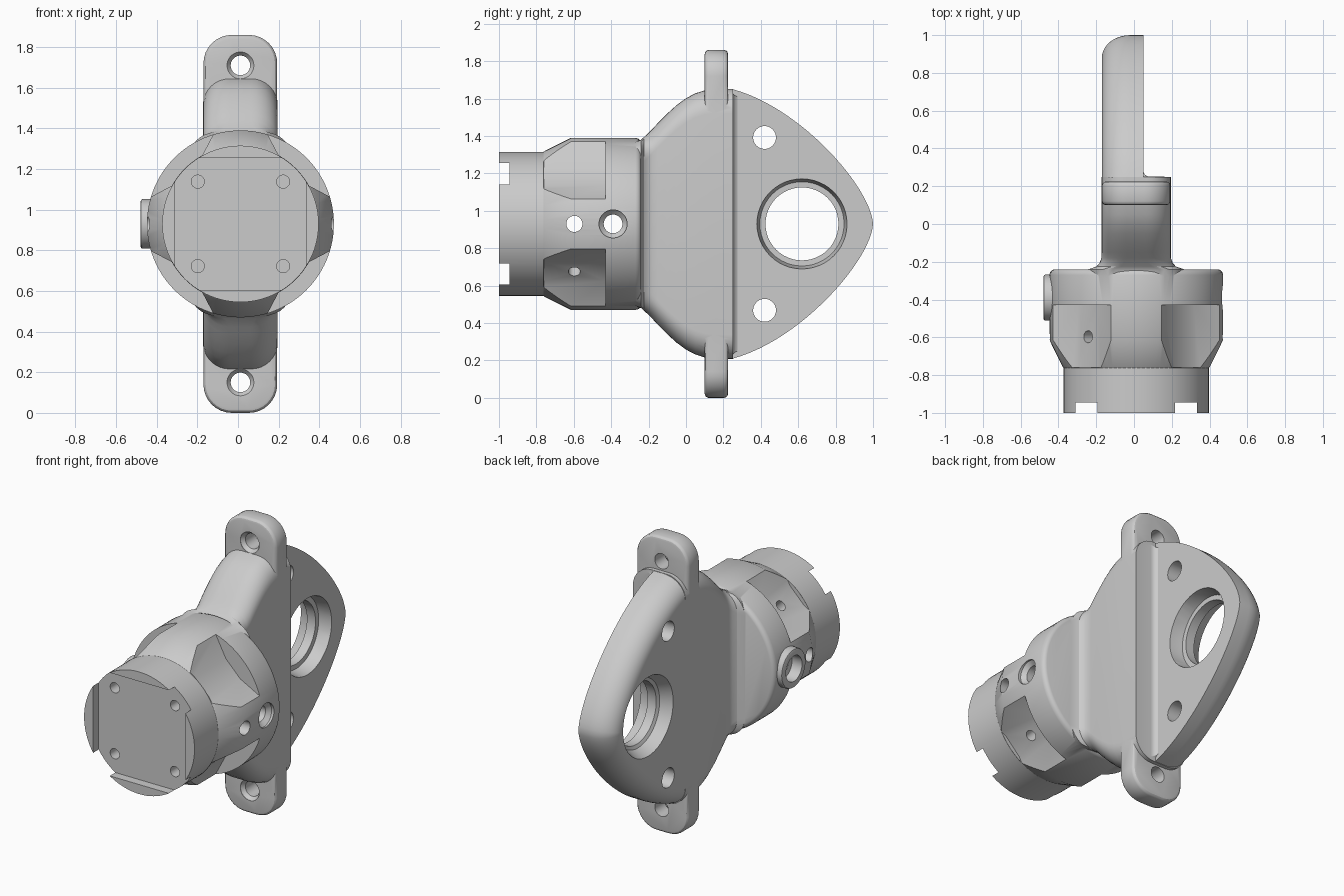
import bpy, bmesh
from math import sin, cos, pi, radians
from mathutils import Vector, Matrix

if "Cube" in bpy.data.objects:
    bpy.data.objects.remove(bpy.data.objects["Cube"])

CX, CZ = 0.012, 0.93          # main axis of the round collar
X, Y = Vector((1, 0, 0)), Vector((0, 1, 0))


def loft(name, rings):
    """Closed solid through a list of equally long point rings."""
    bm = bmesh.new()
    loops = [[bm.verts.new(p) for p in ring] for ring in rings]
    n = len(loops[0])
    for a, b in zip(loops, loops[1:]):
        for i in range(n):
            j = (i + 1) % n
            bm.faces.new((a[i], a[j], b[j], b[i]))
    bm.faces.new(loops[0][::-1])
    bm.faces.new(loops[-1])
    bmesh.ops.recalc_face_normals(bm, faces=bm.faces)
    me = bpy.data.meshes.new(name)
    bm.to_mesh(me)
    bm.free()
    ob = bpy.data.objects.new(name, me)
    bpy.context.collection.objects.link(ob)
    return ob


def turned(name, origin, axis, profile, n=48):
    """Solid of revolution; profile is (distance along axis, radius)."""
    q = axis.normalized().to_track_quat('Z', 'Y')
    return loft(name, [[Vector(origin) + q @ Vector((r * cos(2 * pi * i / n), r * sin(2 * pi * i / n), t))
                        for i in range(n)] for t, r in profile])


def section(y, xl, xr, h, rl, rr, n=8):
    """Rounded rectangle in the xz plane, half height h."""
    pts = []
    for k, (sx, sz) in enumerate(((1, 1), (-1, 1), (-1, -1), (1, -1))):
        r = rr if sx > 0 else rl
        ox = xr - r if sx > 0 else xl + r
        for i in range(n + 1):
            a = pi / 2 * (k + i / n)
            pts.append((ox + r * cos(a), y, CZ + sz * (h - r) + r * sin(a)))
    return pts


def combine(target, tool, operation):
    tool.hide_render = True
    m = target.modifiers.new(operation.lower(), 'BOOLEAN')
    m.operation, m.solver, m.object = operation, 'EXACT', tool
    bpy.context.view_layer.objects.active = target
    bpy.ops.object.modifier_apply(modifier=m.name)
    bpy.data.objects.remove(tool, do_unlink=True)


# Round collar with sloped front shoulder
housing = turned("bracket_housing", (CX, 0, CZ), Y,
                 [(-1, .385), (-.762, .385), (-.755, .39), (-.615, .46), (-.27, .46),
                  (-.255, .456), (-.245, .447), (-.24, .435)], 96)

# Four diagonal pockets leave ribs on the main axes
trap = [(.11, .485), (.205, .305), (.305, .205), (.485, .11), (.6, .6)]
for k in range(4):
    rot = Matrix.Rotation(k * pi / 2, 3, 'Y')
    rings = [[rot @ Vector((x, y, z)) + Vector((CX, 0, CZ)) for x, z in trap] for y in (-.76, -.43)]
    combine(housing, loft("pocket_cutter", rings), 'DIFFERENCE')

# Recessed front face, leaving four segment-shaped tabs
rings = [[(CX + a * .322, y, CZ + b * .325) for a, b in ((1, 1), (-1, 1), (-1, -1), (1, -1))]
         for y in (-1.1, -.945)]
combine(housing, loft("face_cutter", rings), 'DIFFERENCE')

# Flared slab between collar and plate, ending in a filleted step
slab = []
for y, h in ((-.3, .43), (-.24, .45), (-.225, .464), (-.205, .482), (-.18, .507), (-.15, .54),
             (-.1, .59), (-.05, .635), (0, .672), (.05, .698), (.1, .714), (.15, .722), (.25, .722)):
    u = min(1, max(0, (y + .24) / .07))
    flare = .07 * (1 - (1 - (1 - u) ** 2) ** .5)
    slab.append(section(y, -.172 - flare, .195 + flare, h, .13, .13))
for i in range(6):
    a = pi / 2 * i / 5
    slab.append(section(.2505 + .035 * (1 - cos(a)), -.06, .085 - .037 * sin(a), .70 - .025 * i / 5, .02, .004))
combine(housing, loft("flared_slab", slab), 'UNION')

# Pointed plate, big rounding on the left edge, sharp right edge
P = [Vector(p) for p in ((.25, .72), (.62, .62), (.99, .19), (1, 0))]
upper = []
for i in range(25):
    t = i / 24
    s = 1 - t
    p = s ** 3 * P[0] + 3 * s * s * t * P[1] + 3 * s * t * t * P[2] + t ** 3 * P[3]
    d = s * s * (P[1] - P[0]) + 2 * s * t * (P[2] - P[1]) + t * t * (P[3] - P[2])
    nrm = Vector((-d.y, d.x)).normalized()
    upper.append((p, Vector((1, 0)) if i == 24 else nrm))
upper.insert(0, (Vector((.2, .72)), Vector((0, 1))))


def plate_ring(x, inset):
    pts = [p - n * inset for p, n in upper]
    return ([(x, p.x, CZ + p.y) for p in pts]
            + [(x, p.x, CZ - p.y) for p in pts[-2::-1]])


layers = [plate_ring(.05, 0)]
for i in range(11):
    a = pi / 2 * i / 10
    layers.append(plate_ring(-.02 - .15 * sin(a), .12 * (1 - cos(a))))
combine(housing, loft("pointed_plate", layers), 'UNION')

# Mounting ears as one tongue through the slab
ear = [section(y, -.17 + i, .193 - i, .93 - i, .14 - i, .14 - i)
       for y, i in ((.1, .022), (.103, .011), (.11, .004), (.12, 0), (.205, 0),
                    (.215, .004), (.222, .011), (.225, .022))]
combine(housing, loft("mounting_ears", ear), 'UNION')

# Side boss on the left rib
combine(housing, turned("side_boss", (0, -.39, CZ), X,
                        [(-.48, .11), (-.477, .118), (-.47, .122), (-.3, .122)], 64), 'UNION')

# Holes: origin, axis, profile
holes = [
    ((0, -.39, CZ), X, [(-.6, .08), (-.41, .08), (-.405, .05), (.43, .05), (.455, .075), (.6, .075)]),
    ((0, -.597, CZ), X, [(-.6, .043), (.6, .043)]),
    ((CX, -.597, CZ), Vector((1, 0, -1)), [(-.6, .032), (.6, .032)]),
    ((0, .62, CZ), X, [(-.3, .25), (-.171, .25), (-.10, .215), (-.09, .195), (-.03, .195),
                       (-.029, .225), (.05, .241), (.2, .241)]),
]
for s in (-1, 1):
    holes.append(((0, .42, CZ + s * .462), X, [(-.4, .061), (.4, .061)]))
    holes.append(((.012, 0, CZ + s * .78), Y, [(.0, .066), (.102, .066), (.125, .048), (.4, .048)]))
    for t in (-1, 1):
        holes.append(((CX + t * .21, 0, CZ + s * .208), Y, [(-1.1, .032), (-.84, .032)]))
for origin, axis, profile in holes:
    combine(housing, turned("hole_cutter", origin, axis, profile), 'DIFFERENCE')

# Smooth shading with crisp edges
bpy.ops.object.select_all(action='DESELECT')
housing.select_set(True)
bpy.context.view_layer.objects.active = housing
bpy.ops.object.shade_smooth_by_angle(angle=radians(28))
